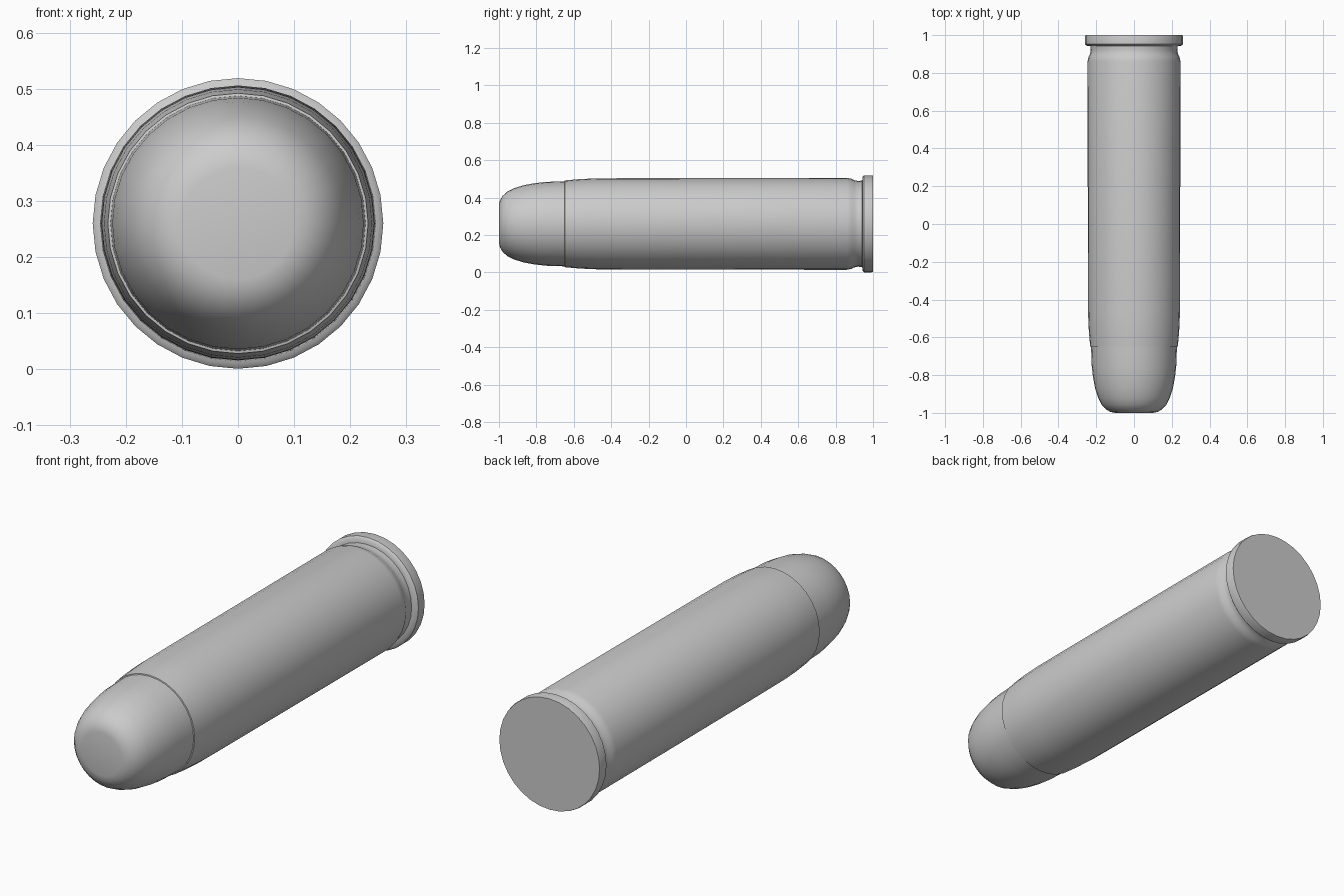
import bpy, bmesh, math

SIDES = 32
AXIS_Z = 0.26

old = bpy.data.objects.get("Cube")
if old:
    bpy.data.objects.remove(old, do_unlink=True)

grey = bpy.data.materials.new("plain_grey")
grey.use_nodes = True
grey.diffuse_color = (0.6, 0.6, 0.6, 1)
grey.node_tree.nodes["Principled BSDF"].inputs["Base Color"].default_value = (0.6, 0.6, 0.6, 1)


def lathe(name, profile, angle):
    """Spin (y, radius) points around the long axis and cap both ends."""
    bm = bmesh.new()
    rings = []
    for y, r in profile:
        turns = [2 * math.pi * i / SIDES for i in range(SIDES)]
        rings.append([bm.verts.new((r * math.sin(a), y, AXIS_Z + r * math.cos(a))) for a in turns])
    for a, b in zip(rings, rings[1:]):
        for i in range(SIDES):
            j = (i + 1) % SIDES
            bm.faces.new((a[i], a[j], b[j], b[i]))
    bm.faces.new(rings[0])
    bm.faces.new(rings[-1])
    bmesh.ops.recalc_face_normals(bm, faces=bm.faces)
    mesh = bpy.data.meshes.new(name)
    bm.to_mesh(mesh)
    bm.free()
    mesh.materials.append(grey)
    obj = bpy.data.objects.new(name, mesh)
    bpy.context.collection.objects.link(obj)
    bpy.ops.object.select_all(action="DESELECT")
    obj.select_set(True)
    bpy.context.view_layer.objects.active = obj
    bpy.ops.object.shade_smooth_by_angle(angle=math.radians(angle))
    return obj


# Rounded nose with a flattened tip
lathe("nose", [(-1, 0.10), (-0.995, 0.125), (-0.98, 0.15), (-0.955, 0.173), (-0.92, 0.19),
               (-0.87, 0.206), (-0.81, 0.217), (-0.75, 0.224), (-0.63, 0.228)], 50)

# Long casing, crimped at the mouth, with the extractor groove and rim
lathe("casing", [(-0.65, 0.226), (-0.648, 0.232), (-0.57, 0.239), (-0.48, 0.243), (-0.3, 0.244),
                 (0.86, 0.246), (0.885, 0.241), (0.9, 0.233), (0.92, 0.229), (0.942, 0.231),
                 (0.944, 0.251), (0.952, 0.259), (0.993, 0.259), (1, 0.257)], 40)
